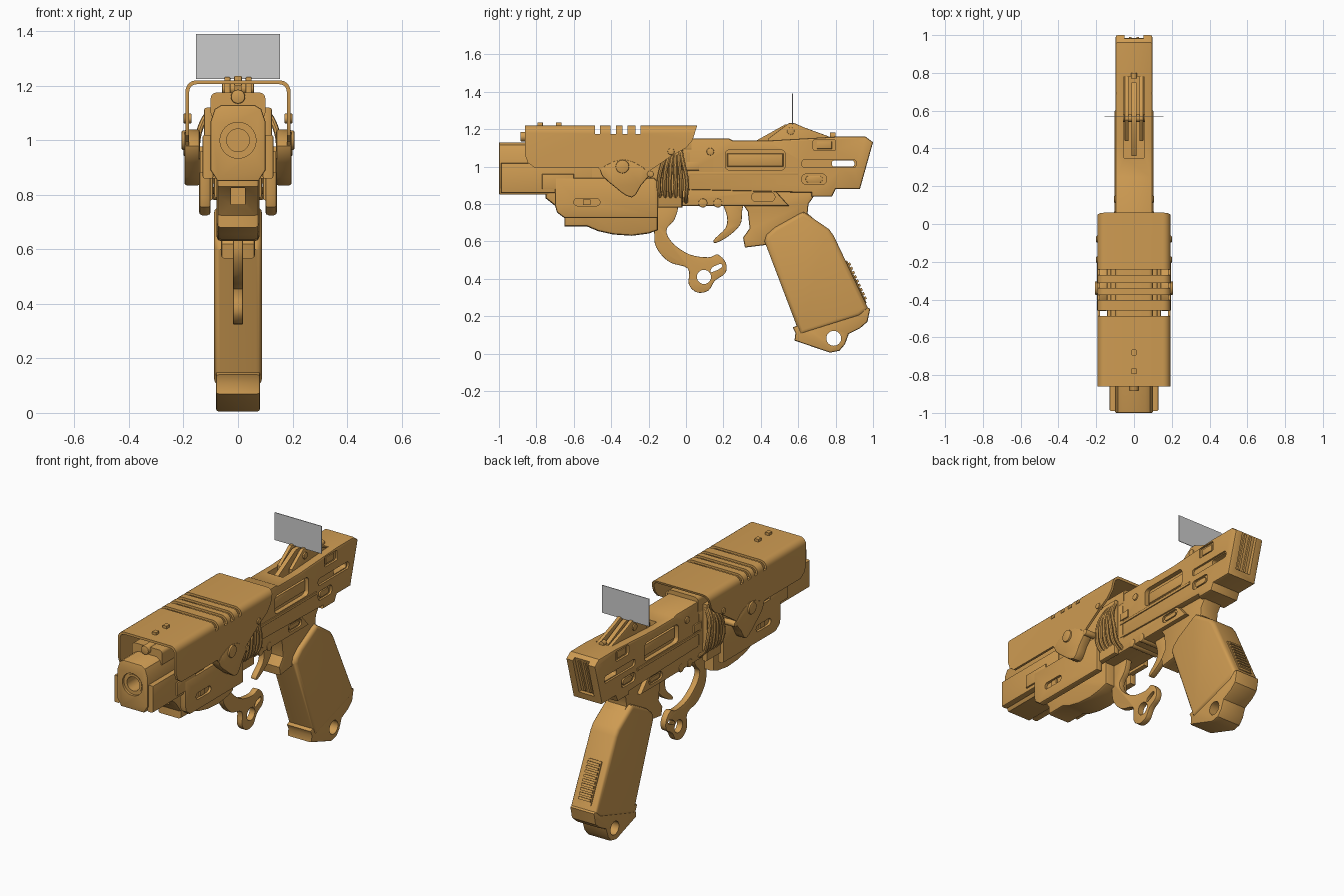
import bpy, bmesh, math
from mathutils import Vector

default = bpy.data.objects.get("Cube")
if default:
    bpy.data.objects.remove(default, do_unlink=True)


def material(name, color):
    mat = bpy.data.materials.new(name)
    mat.use_nodes = True
    mat.diffuse_color = color
    for node in mat.node_tree.nodes:
        if node.type == 'BSDF_PRINCIPLED':
            node.inputs["Base Color"].default_value = color
    return mat


gold = material("warm gold", (0.62, 0.33, 0.085, 1))
grey = material("light grey", (0.6, 0.6, 0.6, 1))


def shade(mesh):
    mesh.shade_smooth()
    mesh.set_sharp_from_angle(angle=math.radians(32))


def prism(name, outline, start, end, axis='x', bevel=0, segments=2, top_only=False, mat=gold):
    """Extrude an outline: (y, z) points along x, or (x, z) points along y."""
    def place(p, depth):
        return (depth, p[0], p[1]) if axis == 'x' else (p[0], depth, p[1])
    bm = bmesh.new()
    face = bm.faces.new([bm.verts.new(place(p, start)) for p in outline])
    grown = bmesh.ops.extrude_face_region(bm, geom=[face])["geom"]
    moved = [g for g in grown if isinstance(g, bmesh.types.BMVert)]
    bmesh.ops.translate(bm, verts=moved, vec=place((0, 0), end - start))
    bmesh.ops.recalc_face_normals(bm, faces=bm.faces)
    if bevel:
        i = 0 if axis == 'x' else 1
        top = max(v.co.z for v in bm.verts) - 0.001
        edges = [e for e in bm.edges
                 if abs(e.verts[0].co[i] - e.verts[1].co[i]) < 1e-5
                 and (not top_only or all(v.co.z > top for v in e.verts))]
        bmesh.ops.bevel(bm, geom=edges, offset=bevel, segments=segments, profile=0.5,
                        affect='EDGES', clamp_overlap=True)
    mesh = bpy.data.meshes.new(name)
    bm.to_mesh(mesh)
    bm.free()
    mesh.materials.append(mat)
    shade(mesh)
    obj = bpy.data.objects.new(name, mesh)
    bpy.context.collection.objects.link(obj)
    return obj


def pair(name, outline, inner, outer, **options):
    """The same prism on both sides."""
    return [prism(side + "_" + name, outline, s * inner, s * outer, **options)
            for side, s in (("left", 1), ("right", -1))]


def carve(obj, cutters):
    for cutter in cutters:
        mod = obj.modifiers.new("cut", 'BOOLEAN')
        mod.operation = 'DIFFERENCE'
        mod.solver = 'EXACT'
        mod.object = cutter
    bpy.context.view_layer.update()
    deps = bpy.context.evaluated_depsgraph_get()
    mesh = bpy.data.meshes.new_from_object(obj.evaluated_get(deps))
    obj.modifiers.clear()
    obj.data = mesh
    shade(mesh)
    for cutter in cutters:
        bpy.data.objects.remove(cutter, do_unlink=True)


def rect(a, b, low, high):
    return [(a, low), (b, low), (b, high), (a, high)]


def circle(a, z, r, n=24):
    return [(a + r * math.cos(math.tau * i / n), z + r * math.sin(math.tau * i / n)) for i in range(n)]


def pill(a, b, low, high, r, n=5):
    """Rectangle with round corners."""
    points = []
    for k, (cy, cz) in enumerate(rect(a + r, b - r, low + r, high - r)):
        for i in range(n):
            t = math.pi * (1 + k / 2 + i / (n - 1) / 2)
            points.append((cy + r * math.cos(t), cz + r * math.sin(t)))
    clean = [p for i, p in enumerate(points) if (Vector(p) - Vector(points[i - 1])).length > 1e-4]
    return clean


def smooth(points, n=4):
    """Closed smooth curve through the points."""
    v = [Vector(p) for p in points]
    out = []
    for i in range(len(v)):
        a, b, c, d = (v[(i + k) % len(v)] for k in (-1, 0, 1, 2))
        for t in (k / n for k in range(n)):
            out.append(b + ((c - a) * t + (2 * a - 5 * b + 4 * c - d) * t * t
                            + (3 * b - a - 3 * c + d) * t ** 3) / 2)
    return out


# Barrel housing with stepped bore
arch = [(.06, 1.13), (.085, 1.115), (.1, 1.07), (.1, .89), (.075, .85)]
arch += [(-x, z) for x, z in reversed(arch)]
barrel = prism("barrel_housing", arch, -1, .02, axis='y', bevel=.006)
carve(barrel, [prism("counterbore", circle(0, 1, .066, 32), -1.1, -.985, axis='y')])
carve(barrel, [prism("bore", circle(0, 1, .042, 32), -1.1, -.8, axis='y')])
prism("muzzle_ring", circle(0, 1, .056, 32), -.99, -.982, axis='y')
carve(bpy.data.objects["muzzle_ring"], [prism("ring_hole", circle(0, 1, .042, 32), -1.1, -.9, axis='y')])
pair("barrel_block", rect(-.99, -.5, .86, 1.02), .09, .13, bevel=.008)
pair("barrel_lug", rect(-.77, -.6, .88, .96), .12, .14, bevel=.005)
prism("top_rail", pill(-.1, .1, 1.08, 1.175, .02), -.86, .03, axis='y')
prism("guide_tube", circle(0, 1.16, .026), -.885, -.6, axis='y', bevel=.005)
pair("side_frame", rect(-.54, -.02, .78, 1.12), .09, .125, bevel=.01)

# Sheet cover with side lobes, cross slots and top studs
side = [(-.86, 1.22), (-.86, 1.06), (-.845, 1.02), (-.81, .995), (-.47, .995), (-.44, .96),
        (-.29, .84), (-.27, .86), (-.19, .98), (-.08, 1.055), (0, 1.1), (.035, 1.14), (.06, 1.22)]
cover = prism("cover", side, -.193, .193, bevel=.04, segments=5, top_only=True)
inside = prism("cover_inside", rect(-1.2, .4, .5, 1.206), -.179, .179, bevel=.028, segments=5, top_only=True)
carve(cover, [inside])
carve(cover, [prism("slot", rect(y, y + .028, 1.175, 1.3), -.3, .3) for y in (-.487, -.403, -.34, -.27)])
for y in (-.78, -.68):
    prism("cover_stud", rect(y - .015, y + .015, 1.2, 1.236), -.014, .014, bevel=.004)
lobe = smooth([(-.46, .98), (-.38, .89), (-.29, .835), (-.24, .9), (-.2, .97), (-.33, 1.04)], 3)
pair("pivot_lobe", lobe, .14, .197, bevel=.008)
pair("pivot_knob", circle(-.34, 1, .036), .14, .207, bevel=.006)
pair("cover_rivet", circle(-.08, 1.08, .018, 16), .17, .2, bevel=.004)
pair("lobe_rivet", circle(-.19, .96, .018, 16), .12, .2, bevel=.004)

# Fore guard: hanging cheeks around a curved core
cheek = [(-.7, .94), (-.7, .79), (-.69, .755), (-.65, .725), (-.15, .725), (-.15, .92), (-.17, .94)]
for cheek_obj, s in zip(pair("guard_cheek", cheek, .1, .143, bevel=.012), (1, -1)):
    carve(cheek_obj, [prism("cheek_slot", pill(-.6, -.46, .79, .83, .019), s * .128, s * .2)])
pair("cheek_button", rect(-.55, -.51, .795, .825), .12, .137)
core = [(-.75, .95), (-.75, .83), (-.7, .79), (-.65, .725), (-.65, .68), (-.53, .68), (-.47, .655),
        (-.39, .637), (-.29, .63), (-.2, .642), (-.15, .66), (-.15, .95)]
guard = prism("guard_core", core, -.078, .078, bevel=.015)
carve(guard, [prism("core_recess", rect(-.025, .025, .765, .825), -.9, -.6, axis='y')])
pair("guard_bridge", rect(-.68, -.16, .86, .93), .06, .12)

# Flexible hoses on both flanks
for name, s in (("left_hoses", 1), ("right_hoses", -1)):
    curve = bpy.data.curves.new(name, 'CURVE')
    curve.dimensions = '3D'
    curve.bevel_depth = .011
    curve.bevel_resolution = 2
    for i in range(6):
        spline = curve.splines.new('NURBS')
        path = [(.11, -.08 + .01 * i, 1.1), (.15, -.12 + .02 * i, 1.04), (.15, -.15 + .032 * i, .92),
                (.13, -.14 + .028 * i, .84), (.08, -.13 + .026 * i, .81)]
        spline.points.add(len(path) - 1)
        for point, (x, y, z) in zip(spline.points, path):
            point.co = (s * x, y, z, 1)
        spline.use_endpoint_u = True
        spline.order_u = 3
        spline.resolution_u = 5
    curve.materials.append(gold)
    helper = bpy.data.objects.new(name + "_path", curve)
    bpy.context.collection.objects.link(helper)
    bpy.context.view_layer.update()
    mesh = bpy.data.meshes.new_from_object(helper.evaluated_get(bpy.context.evaluated_depsgraph_get()))
    bpy.data.objects.remove(helper, do_unlink=True)
    shade(mesh)
    bpy.context.collection.objects.link(bpy.data.objects.new(name, mesh))

# Receiver with windows, slots and a notched rear
body = [(-.15, 1.15), (-.15, .88), (.67, .86), (.67, .84), (.78, .84), (.8, .88), (.93, .88),
        (1, 1.13), (.96, 1.16), (.8, 1.16), (.45, 1.14), (.25, 1.14), (.23, 1.15)]
receiver = prism("receiver", body, -.097, .097, bevel=.014)
cuts = [prism("channel", rect(.35, .78, 1.1, 1.3), -.052, .052),
        prism("rear_notch", [(1.1, 1.3), (1.03, 1.3), (.915, .92), (1.1, .92)], -.05, .05),
        prism("through_slot", pill(.78, .9, 1, 1.032, .012), -.3, .3)]
carve(receiver, cuts)
for panel in (pill(.21, .53, .98, 1.09, .025), pill(.62, .91, .995, 1.037, .015),
              pill(.68, .8, 1.085, 1.145, .01), pill(.62, .75, .905, .96, .02)):
    depth = .07 if panel[0][0] < .4 else .085
    carve(receiver, pair("recess", panel, depth, .2))
pair("window_tube", rect(.22, .52, 1.0, 1.07), .05, .084, bevel=.012)
pair("upper_catch", rect(.7, .78, 1.095, 1.135), .07, .092, bevel=.004)
pair("lower_catch", pill(.64, .73, .915, .95, .015), .07, .094, bevel=.003)
pair("side_rail", rect(0, .6, .955, .972), .09, .103, bevel=.003)
pair("front_latch", rect(0, .07, .98, 1.025), .09, .105, bevel=.004)
pair("cross_pin", circle(.13, 1.08, .02, 16), .08, .105, bevel=.004)
pair("rear_fin", [(.9, .93), (.93, .93), (.99, 1.13), (.9, 1.13)], .012, .026)

# Lower frame
frame = prism("lower_frame", [(-.15, .9), (-.15, .79), (.55, .79), (.46, .89)], -.088, .088, bevel=.008)
carve(frame, pair("frame_recess", pill(.35, .475, .815, .86, .02), .078, .2))
pair("frame_button", pill(.365, .46, .825, .85, .012), .07, .084)
for y in (.09, .17):
    prism("frame_pin", circle(y, .805, .024, 16), -.092, .092, bevel=.004)

# Rear sight and its pale screen
leaf = [(.44, 1.11), (.44, 1.15), (.52, 1.21), (.55, 1.232), (.58, 1.232), (.63, 1.21), (.78, 1.155), (.78, 1.11)]
pair("sight_leaf", leaf, .028, .05, bevel=.004)
prism("sight_arm", [(.36, 1.09), (.36, 1.13), (.53, 1.225), (.59, 1.225), (.75, 1.15), (.75, 1.09)], -.013, .013)
prism("sight_pivot", circle(.56, 1.19, .02, 16), -.058, .058, bevel=.003)
prism("sight_bead", circle(0, 1.165, .016, 16), .77, .8, axis='y')
prism("sight_screen", rect(.568, .572, 1.225, 1.39), -.155, .155, mat=grey)

# Trigger and open ring guard
blade = smooth([(.2, .82), (.3, .82), (.3, .76), (.29, .69), (.23, .63), (.16, .592), (.15, .61), (.21, .67), (.22, .73)])
prism("trigger", blade, -.018, .018, bevel=.004)
loop = smooth([(-.17, .66), (-.16, .57), (-.09, .49), (.01, .455), (.015, .37), (.06, .327), (.12, .337),
               (.155, .39), (.21, .43), (.213, .485), (.17, .53), (.12, .515), (.02, .53), (-.07, .59),
               (-.105, .66), (-.06, .72), (-.05, .8), (-.17, .8)])
ring = prism("trigger_guard", loop, -.018, .018, bevel=.003)
carve(ring, [prism("guard_hole", circle(.096, .41, .038), -.1, .1),
             prism("guard_slot", smooth([(.135, .435), (.19, .46), (.185, .48), (.14, .46)]), -.1, .1)])

# Grip, neck, base and ribbed back strip
neck = [(.3, .87), (.31, .79), (.33, .76), (.34, .67), (.305, .62), (.315, .567), (.42, .58), (.6, .58),
        (.74, .67), (.65, .75), (.655, .8), (.69, .85), (.67, .88)]
prism("grip_neck", neck, -.062, .062, bevel=.01)
handle = [(.63, .757), (.67, .73), (.765, .665), (.79, .63), (.975, .24), (.93, .2), (.61, .1), (.42, .6),
          (.43, .635), (.475, .675), (.61, .75)]
prism("grip", handle, -.088, .088, bevel=.022, segments=3)
foot = [(.57, .14), (.585, .11), (.58, .07), (.77, .005), (.82, .015), (.85, .05), (.87, .105), (.93, .135),
        (.97, .17), (.985, .24), (.94, .26), (.62, .16)]
base = prism("grip_base", foot, -.081, .081, bevel=.01)
carve(base, [prism("lanyard_hole", circle(.79, .082, .04), -.2, .2)])
along, out = Vector((.42, -.907)), Vector((.907, .42))
corner = Vector((.845, .49))


def strip(a, b, height):
    return [corner + along * a - out * .03, corner + along * b - out * .03,
            corner + along * b + out * height, corner + along * a + out * height]


prism("back_strip", strip(0, .25, .018), -.045, .045, bevel=.004)
for i in range(9):
    prism("back_rib", strip(.015 + i * .025, .03 + i * .025, .028), -.04, .04)
